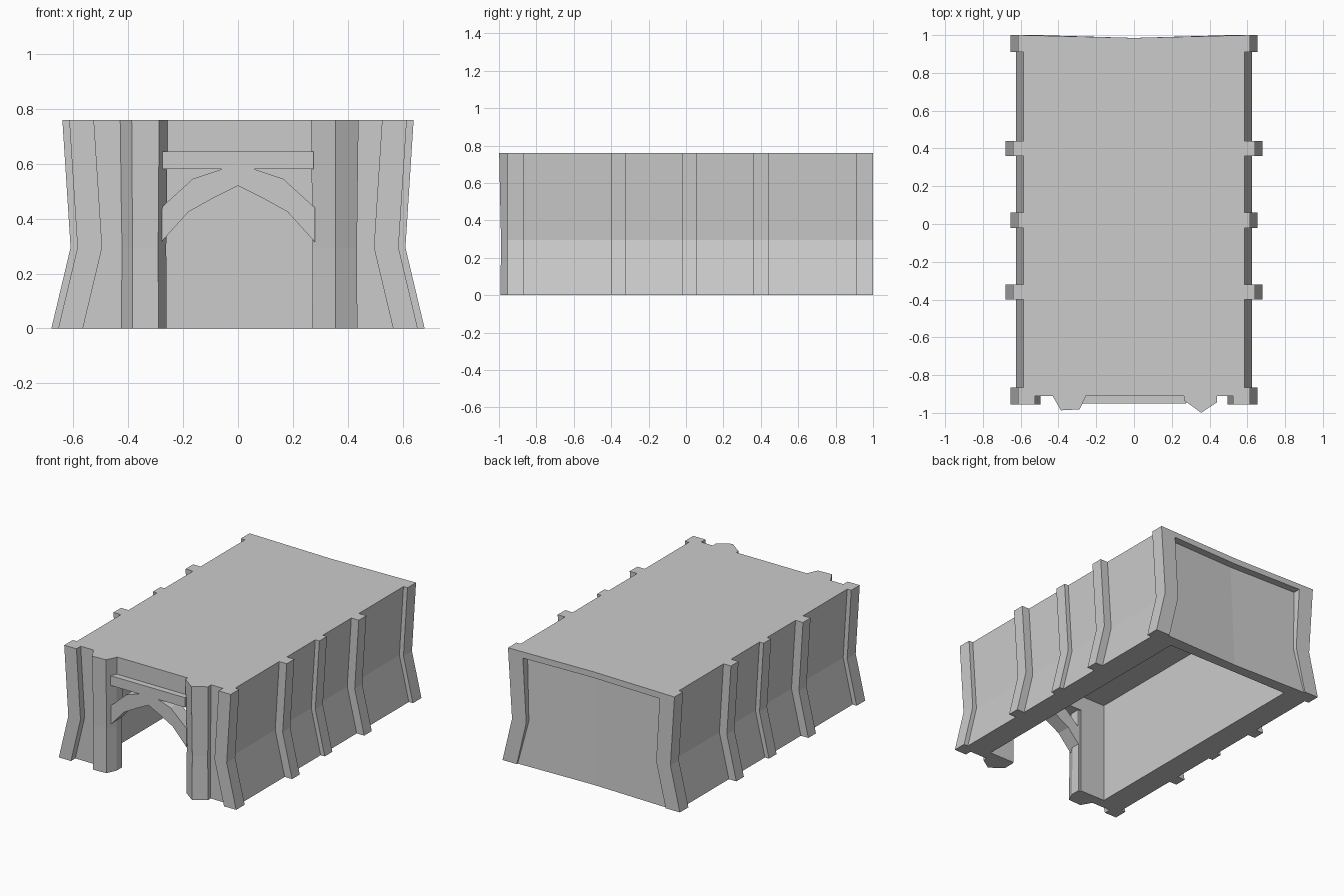
import bpy, bmesh

if "Cube" in bpy.data.objects:
    bpy.data.objects.remove(bpy.data.objects["Cube"], do_unlink=True)

stone = bpy.data.materials.new("grey_stone")
stone.use_nodes = True
stone.diffuse_color = (0.6, 0.6, 0.6, 1)
stone.node_tree.nodes["Principled BSDF"].inputs["Base Color"].default_value = (0.6, 0.6, 0.6, 1)

TOP, WAIST = 0.76, 0.295
LEVELS = (0, WAIST, TOP)


def loft(name, rings, bow=0):
    """Closed solid through matching rings; bow pulls the back face in at x = 0."""
    bm = bmesh.new()
    loops = [[bm.verts.new(p) for p in ring] for ring in rings]
    n = len(loops[0])
    for a, b in zip(loops, loops[1:]):
        for i in range(n):
            j = (i + 1) % n
            bm.faces.new((a[i], a[j], b[j], b[i]))
    bm.faces.new(loops[0][::-1])
    bm.faces.new(loops[-1])
    if bow:
        bmesh.ops.bisect_plane(bm, geom=bm.verts[:] + bm.edges[:] + bm.faces[:],
                               plane_co=(0, 0, 0), plane_no=(1, 0, 0))
        for v in bm.verts:
            if abs(v.co.x) < 0.001 and v.co.y > 0.92:
                v.co.y -= bow
    bmesh.ops.recalc_face_normals(bm, faces=bm.faces[:])
    mesh = bpy.data.meshes.new(name)
    bm.to_mesh(mesh)
    bm.free()
    mesh.materials.append(stone)
    ob = bpy.data.objects.new(name, mesh)
    bpy.context.collection.objects.link(ob)
    return ob


def along_y(name, section, y0, y1, bow=0):
    return loft(name, [[(x, y, z) for x, z in section] for y in (y0, y1)], bow)


def profile(out):
    """Bent side outline from ground to top, moved outward by out."""
    return [(0.625 + out, 0), (0.555 + out, WAIST), (0.585 + out, TOP)]


def frame(out, inner):
    """Gate-shaped section: bent outside, given right-hand inside line."""
    right = profile(out)
    half = right + [(-x, z) for x, z in right[::-1]]
    return half + [(-x, z) for x, z in inner] + inner[::-1]


# Hollow hall and front wall with its opening
along_y("hall_shell", frame(0, [(0.46, 0), (0.46, 0.68)]), -0.85, 0.92)
along_y("front_wall", frame(0, [(0.275, 0), (0.275, 0.58)]), -0.91, -0.84)

# Back frame and the leaning panel set into it
along_y("back_frame", frame(0.03, [(0.55, 0), (0.48, WAIST), (0.505, 0.72)]), 0.91, 1.0, 0.015)
panel = [(0.906, 0), (0.99, 0), (0.95, 0.73), (0.906, 0.73)]
loft("back_panel", [[(x * w, y, z) for (y, z), w in zip(panel, (0.56, 0.56, 0.52, 0.52))]
                    for x in (-1, 1)], 0.015)

# Side buttresses, both sides
piers = [("front_corner", -0.955, -0.865, 0.03), ("side_front", -0.40, -0.32, 0.055),
         ("side_middle", -0.02, 0.06, 0.03), ("side_rear", 0.36, 0.44, 0.055)]
for label, y0, y1, out in piers:
    section = profile(out) + profile(-0.06)[::-1]
    for side, s in (("left", 1), ("right", -1)):
        along_y(f"{label}_buttress_{side}", [(s * x, z) for x, z in section], y0, y1)


# Uneven buttresses either side of the entrance
def gate_buttress(name, plan):
    cx = sum(x for x, y in plan) / len(plan)
    rings = [[(cx + (x - cx) * k, -0.85 + (y + 0.85) * k, z) for x, y in plan]
             for z, k in zip(LEVELS, (1, 0.98, 1.05))]
    loft(name, rings)


gate_buttress("gate_buttress_right", [(-0.425, -0.85), (-0.425, -0.91), (-0.385, -0.98),
                                      (-0.29, -0.975), (-0.26, -0.91), (-0.26, -0.85)])
gate_buttress("gate_buttress_left", [(0.27, -0.85), (0.27, -0.93), (0.355, -0.992),
                                     (0.435, -0.94), (0.435, -0.85)])

# Lintel beam and arch beneath it
along_y("lintel", [(-0.28, 0.58), (0.275, 0.58), (0.275, 0.645), (-0.28, 0.645)], -0.95, -0.85)
upper = [(0.28, 0.44), (0.165, 0.545), (0.055, 0.582)]
lower = [(0.28, 0.315), (0.18, 0.425), (0.09, 0.475)]
arch = (upper + [(-x, z) for x, z in upper[::-1]]
        + [(-x, z) for x, z in lower] + [(0, 0.52)] + lower[::-1])
along_y("arch", arch, -0.945, -0.85)
